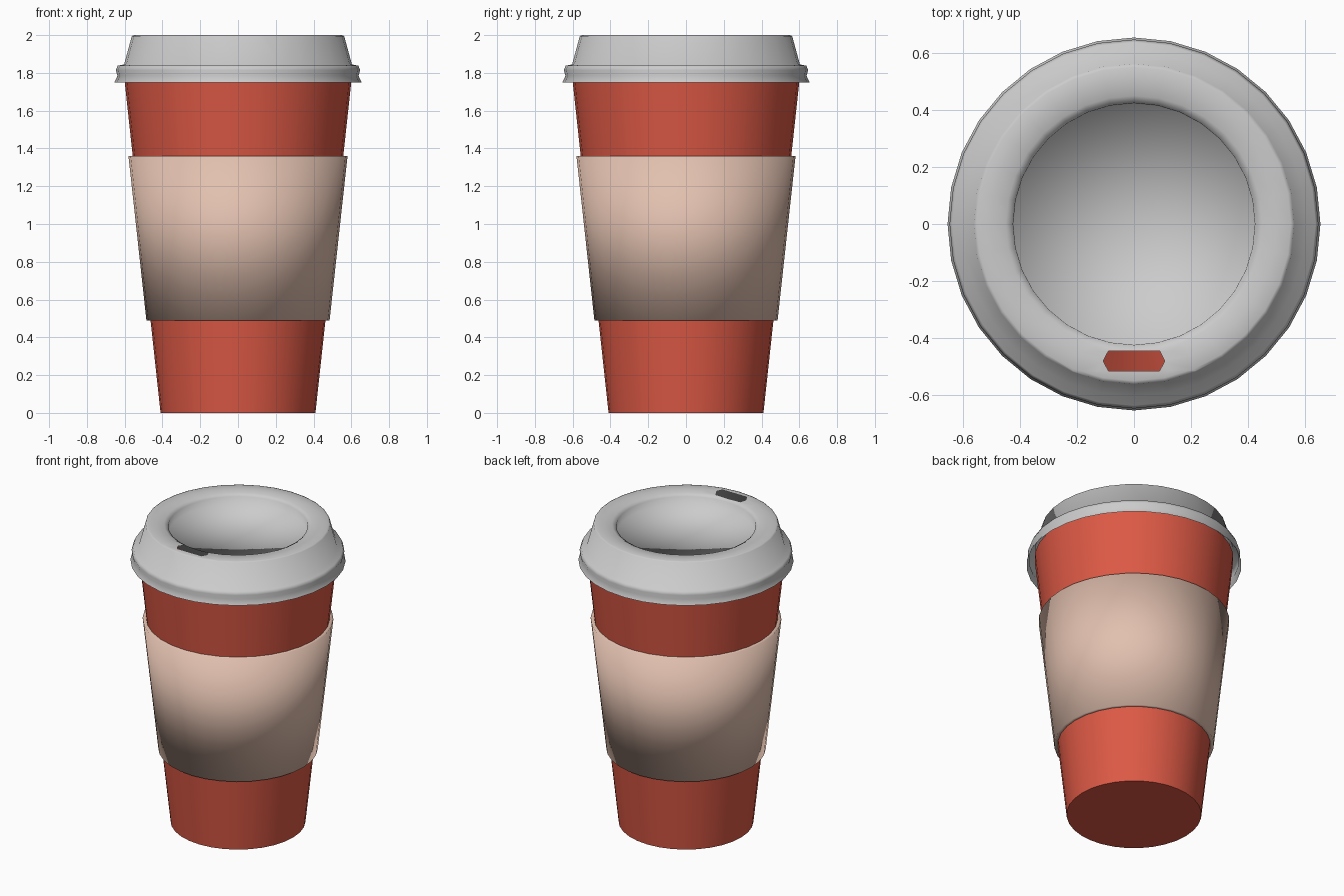
import bpy, bmesh, math

if "Cube" in bpy.data.objects:
    bpy.data.objects.remove(bpy.data.objects["Cube"])

SEG = 32


def material(name, color):
    m = bpy.data.materials.new(name)
    m.diffuse_color = (*color, 1)
    m.use_nodes = True
    m.node_tree.nodes["Principled BSDF"].inputs["Base Color"].default_value = m.diffuse_color
    return m


def add_object(name, bm, mat=None):
    me = bpy.data.meshes.new(name)
    bm.to_mesh(me)
    bm.free()
    ob = bpy.data.objects.new(name, me)
    bpy.context.collection.objects.link(ob)
    if mat:
        me.materials.append(mat)
    return ob


def lathe(name, profile, mat=None):
    """Revolve (radius, z) points, listed bottom to top on the outside, about z."""
    bm = bmesh.new()
    rings = []
    for r, z in profile:
        if r == 0:
            rings.append([bm.verts.new((0, 0, z))] * SEG)
        else:
            rings.append([bm.verts.new((r * math.cos(a), r * math.sin(a), z))
                          for a in (2 * math.pi * i / SEG for i in range(SEG))])
    for lo, hi in zip(rings, rings[1:]):
        for i in range(SEG):
            j = (i + 1) % SEG
            corners = list(dict.fromkeys((lo[i], lo[j], hi[j], hi[i])))
            bm.faces.new(corners)
    return add_object(name, bm, mat)


def smooth(ob, degrees):
    bpy.ops.object.select_all(action='DESELECT')
    ob.select_set(True)
    bpy.context.view_layer.objects.active = ob
    bpy.ops.object.shade_smooth_by_angle(angle=math.radians(degrees))


red = material("red_paper", (0.72, 0.10, 0.06))
tan = material("tan_card", (0.76, 0.53, 0.43))

# Tapered thin-walled cup with a flat base
cup = lathe("cup", [(0, 0), (.41, 0), (.605, 1.80)], red)

# Cardboard sleeve with thick top and bottom edges
sleeve = lathe("sleeve", [(.464, .49), (.485, .49), (.58, 1.36), (.558, 1.36)], tan)

# Thin lid: flared lip, sloped side, rounded rim, sunken centre
lid = lathe("lid", [(.654, 1.75), (.638, 1.785), (.647, 1.815), (.637, 1.838),
                    (.603, 1.845), (.562, 1.995), (.55, 2.0), (.50, 2.0),
                    (.45, 1.994), (.424, 1.98), (.422, 1.93), (0, 1.93)])

# Sip hole: slice the rim along a hexagon and remove the piece inside
outline = [(-.108, -.48), (-.09, -.515), (.09, -.515),
           (.108, -.48), (.09, -.446), (-.09, -.446)]
bm = bmesh.new()
bm.from_mesh(lid.data)


def rim_faces():
    return [f for f in bm.faces if f.calc_center_median().y < -.38
            and abs(f.calc_center_median().x) < .2 and f.normal.z > .5
            and f.calc_center_median().z > 1.97]


edges = [((x1, y1, 0), (y2 - y1, x1 - x2, 0))
         for (x1, y1), (x2, y2) in zip(outline, outline[1:] + outline[:1])]
bm.normal_update()
for co, no in edges:
    faces = rim_faces()
    geom = faces + list({e for f in faces for e in f.edges}) \
        + list({v for f in faces for v in f.verts})
    bmesh.ops.bisect_plane(bm, geom=geom, plane_co=co, plane_no=no, dist=1e-5)
    bm.normal_update()
hole = [f for f in rim_faces() if all(
    (f.calc_center_median().x - co[0]) * no[0]
    + (f.calc_center_median().y - co[1]) * no[1] < 0 for co, no in edges)]
bmesh.ops.delete(bm, geom=hole, context='FACES')
bm.to_mesh(lid.data)
bm.free()

smooth(cup, 40)
smooth(sleeve, 180)
smooth(lid, 180)
